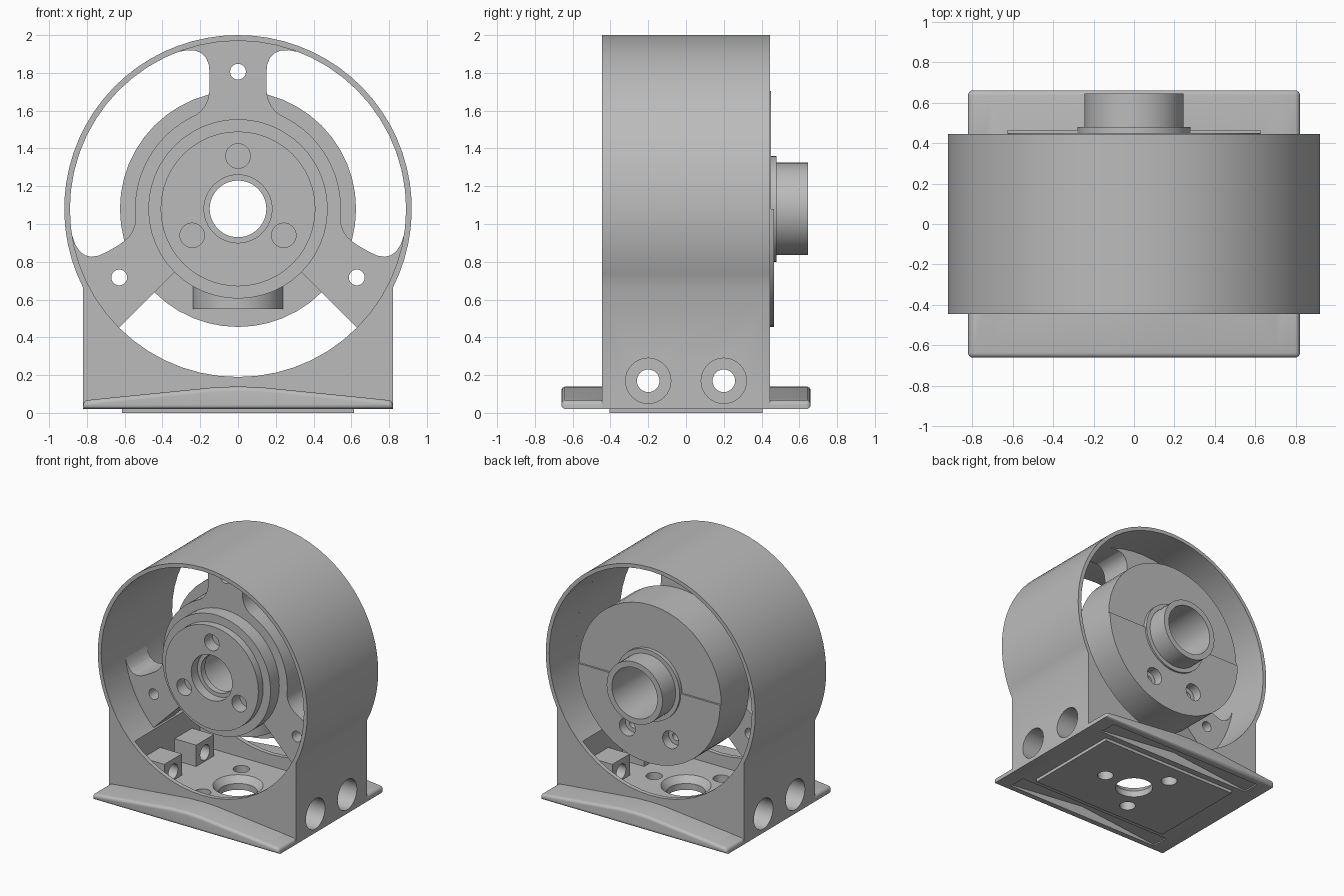
import bpy, bmesh, math
from math import sin, cos, asin, radians, pi
from mathutils import Matrix, Vector

if "Cube" in bpy.data.objects:
    bpy.data.objects.remove(bpy.data.objects["Cube"])

ZC = 1.08      # height of the bore axis
BORE = 0.89

grey = bpy.data.materials.new("light_grey")
grey.use_nodes = True
grey.diffuse_color = (0.5, 0.5, 0.5, 1)
grey.node_tree.nodes["Principled BSDF"].inputs["Base Color"].default_value = (0.5, 0.5, 0.5, 1)


def finish(name, bm):
    bmesh.ops.recalc_face_normals(bm, faces=bm.faces)
    me = bpy.data.meshes.new(name)
    bm.to_mesh(me)
    bm.free()
    me.materials.append(grey)
    ob = bpy.data.objects.new(name, me)
    bpy.context.collection.objects.link(ob)
    return ob


def box(name, x, y, z):
    bm = bmesh.new()
    bmesh.ops.create_cube(bm, size=1)
    for v in bm.verts:
        v.co = Vector([lo + (c + 0.5) * (hi - lo) for c, (lo, hi) in zip(v.co, (x, y, z))])
    return finish(name, bm)


def prism(name, pts, y0, y1):
    """Extrude an x-z outline along y."""
    bm = bmesh.new()
    face = bm.faces.new([bm.verts.new((x, y0, z)) for x, z in pts])
    new = bmesh.ops.extrude_face_region(bm, geom=[face])["geom"]
    bmesh.ops.translate(bm, vec=(0, y1 - y0, 0), verts=[g for g in new if isinstance(g, bmesh.types.BMVert)])
    return finish(name, bm)


def cyl(name, r, start, axis, length, r2=None, seg=48):
    bm = bmesh.new()
    bmesh.ops.create_cone(bm, cap_ends=True, segments=seg, radius1=r, radius2=r if r2 is None else r2, depth=length)
    turn = Vector((0, 0, 1)).rotation_difference(Vector(axis)).to_matrix().to_4x4()
    place = Matrix.Translation(Vector(start) + Vector(axis) * length / 2)
    bmesh.ops.transform(bm, matrix=place @ turn, verts=bm.verts)
    return finish(name, bm)


def lathe(name, profile, a0=0, a1=360, seg=48):
    """Turn a closed (radius, y) profile around the bore axis."""
    bm = bmesh.new()
    full = a1 - a0 == 360
    rings = []
    for i in range(seg if full else seg + 1):
        a = radians(a0 + (a1 - a0) * i / seg)
        rings.append([bm.verts.new((r * cos(a), y, ZC + r * sin(a))) for r, y in profile])
    n = len(profile)
    for i in range(seg):
        p, q = rings[i], rings[(i + 1) % len(rings)]
        for j in range(n):
            k = (j + 1) % n
            bm.faces.new((p[j], p[k], q[k], q[j]))
    if not full:
        bm.faces.new(rings[0])
        bm.faces.new(rings[-1])
    return finish(name, bm)


def boolean(ob, others, op="DIFFERENCE"):
    for c in others:
        m = ob.modifiers.new("cut", "BOOLEAN")
        m.operation, m.solver, m.object = op, "EXACT", c
        bpy.context.view_layer.objects.active = ob
        bpy.ops.object.modifier_apply(modifier=m.name)
        bpy.data.objects.remove(c)


def polar(r, a):
    return Vector((r * cos(a), ZC + r * sin(a)))


def curve(p, c, q, n=6):
    return [p * (1 - t) ** 2 + c * 2 * t * (1 - t) + q * t * t for t in [i / n for i in range(n + 1)]]


def arc(r, a, b, n=20):
    return [polar(r, a + (b - a) * i / n) for i in range(n + 1)]


def window(a0, a1):
    """Arc-shaped opening with rounded corners between two arms."""
    ro, ri, w = BORE, 0.545, 0.15
    A = lambda r: radians(a0) + asin(w / r)
    B = lambda r: radians(a1) - asin(w / r)
    s, e, t = 0.2, 0.12, 0.16
    pts = curve(polar(ro - t, A(ro - t)), polar(ro, A(ro)), polar(ro, A(ro) + s))
    pts += arc(ro, A(ro) + s, B(ro) - s)[1:-1]
    pts += curve(polar(ro, B(ro) - s), polar(ro, B(ro)), polar(ro - t, B(ro - t)))
    pts += curve(polar(ri + e, B(ri + e)), polar(ri, B(ri)), polar(ri, B(ri) - s))
    pts += arc(ri, B(ri) - s, A(ri) + s)[1:-1]
    pts += curve(polar(ri, A(ri) + s), polar(ri, A(ri)), polar(ri + e, A(ri + e)))
    return pts


# Cutters for the lower cavity and the side bolt holes
def cavity():
    return box("cavity_cutter", (-0.62, 0.62), (-0.41, 0.41), (-0.1, 0.6))


def bolt_cutters():
    out = []
    for y in (-0.2, 0.2):
        out.append(cyl("bolt_cutter", 0.06, (-1, y, 0.17), (1, 0, 0), 2, seg=24))
        for s in (-1, 1):
            out.append(cyl("bolt_cutter", 0.12, (s * 0.66, y, 0.17), (s, 0, 0), 0.4, seg=32))
    return out


# Housing: round barrel merged with a square foot
start = asin((0.663 - ZC) / 0.92)
outline = arc(0.92, start, pi - start, 46) + [Vector((-0.82, 0.02)), Vector((0.82, 0.02))]
housing = prism("housing", outline, -0.445, 0.445)
boolean(housing, [cyl("bore_cutter", BORE, (0, -1, ZC), (0, 1, 0), 2, seg=56), cavity()] + bolt_cutters())

# Base flange: gently peaked, with rounded upper edges and hollows beneath
flange = prism("base_flange", [(-0.82, 0.02), (0.82, 0.02), (0.82, 0.065), (0.7, 0.078), (0.12, 0.136),
                               (0, 0.14), (-0.12, 0.136), (-0.7, 0.078), (-0.82, 0.065)], -0.66, 0.66)
bm = bmesh.new()
bm.from_mesh(flange.data)
edges = [e for e in bm.edges if all(abs(v.co.x) > 0.81 for v in e.verts) and abs(e.verts[0].co.y - e.verts[1].co.y) < 0.1
         or all(v.co.z > 0.05 for v in e.verts) and (abs(e.verts[0].co.y - e.verts[1].co.y) < 0.1 or abs(e.verts[0].co.x) > 0.81)]
bmesh.ops.bevel(bm, geom=edges, offset=0.035, segments=4, profile=0.5, affect="EDGES", clamp_overlap=True)
bm.to_mesh(flange.data)
bm.free()
hollows = [prism("hollow_cutter", [(-0.7, 0), (0.7, 0), (0.7, 0.03), (0, 0.1), (-0.7, 0.03)], *sorted((s * 0.46, s * 0.6)))
           for s in (-1, 1)]
boolean(flange, [cavity()] + hollows + bolt_cutters())

# Floor plate with a countersunk centre hole and three screw holes
floor = box("floor_plate", (-0.615, 0.615), (-0.405, 0.405), (0, 0.1))
holes = [cyl("hole_cutter", 0.14, (0, 0, -0.1), (0, 0, 1), 0.4),
         cyl("hole_cutter", 0.14, (0, 0, 0.05), (0, 0, 1), 0.06, r2=0.19)]
for a in (0, 120, 240):
    holes.append(cyl("hole_cutter", 0.06, (0.28 * cos(radians(a)), 0.28 * sin(radians(a)), -0.1), (0, 0, 1), 0.4, seg=24))
boolean(floor, holes)

# Bolt blocks inside the cavity
for side, s in (("left", 1), ("right", -1)):
    for end, y in (("front", -0.2), ("rear", 0.2)):
        block = box(f"bolt_block_{side}_{end}", tuple(sorted((s * 0.43, s * 0.63))), (y - 0.11, y + 0.11), (0.05, 0.27))
        boolean(block, [cyl("bolt_cutter", 0.06, (-1, y, 0.17), (1, 0, 0), 2, seg=24)])

# Spider with three arms, rounded side windows and an open lower sector
spider = lathe("spider", [(0.46, -0.16), (0.9, -0.16), (0.9, 0.1), (0.46, 0.1)])
sector = arc(0.95, radians(225), radians(315)) + arc(0.4, radians(315), radians(225))
cuts = [prism("window_cutter", pts, -0.5, 0.5) for pts in (window(-30, 90), window(90, 210), sector)]
for a in (90, 210, 330):
    p = polar(0.726, radians(a))
    cuts.append(cyl("screw_cutter", 0.042, (p.x, -0.5, p.y), (0, 1, 0), 1, seg=24))
boolean(spider, cuts)

# Hub: stepped front boss, wide rear drum and hollow rear shaft
hub = lathe("hub", [(0.15, -0.25), (0.18, -0.25), (0.18, -0.33), (0.41, -0.33), (0.41, -0.27), (0.475, -0.27),
                    (0.475, 0.1), (0.625, 0.1), (0.625, 0.45), (0.28, 0.45), (0.28, 0.48), (0.245, 0.48),
                    (0.245, 0.645), (0.2, 0.645), (0.2, -0.2), (0.15, -0.2)])
sockets = []
for a in (90, 210, 330):
    p = polar(0.28, radians(a))
    sockets.append(cyl("socket_cutter", 0.065, (p.x, -0.4, p.y), (0, 1, 0), 0.17, seg=24))


def rear_sockets():
    out = []
    for x in (-0.19, 0.19):
        out.append(cyl("socket_cutter", 0.07, (x, 0.39, ZC - 0.39), (0, 1, 0), 0.2, seg=24))
        out.append(cyl("socket_cutter", 0.035, (x, 0.3, ZC - 0.39), (0, 1, 0), 0.2, seg=24))
    return out


boolean(hub, sockets + rear_sockets())

# Raised lower half of the rear cover
cover = lathe("rear_cover", [(0.27, 0.44), (0.625, 0.44), (0.625, 0.465), (0.27, 0.465)], 180, 360, 24)
boolean(cover, rear_sockets())

# Upright round boss under the hub
boss = cyl("lower_boss", 0.24, (0, 0.12, 0.55), (0, 0, 1), 0.25)

# Smooth the curved faces, keep edges crisp
bpy.ops.object.select_all(action="DESELECT")
for ob in bpy.context.collection.objects:
    if ob.type == "MESH" and ob.data.materials and ob.data.materials[0] == grey:
        ob.select_set(True)
        bpy.context.view_layer.objects.active = ob
bpy.ops.object.shade_smooth_by_angle(angle=radians(30))
